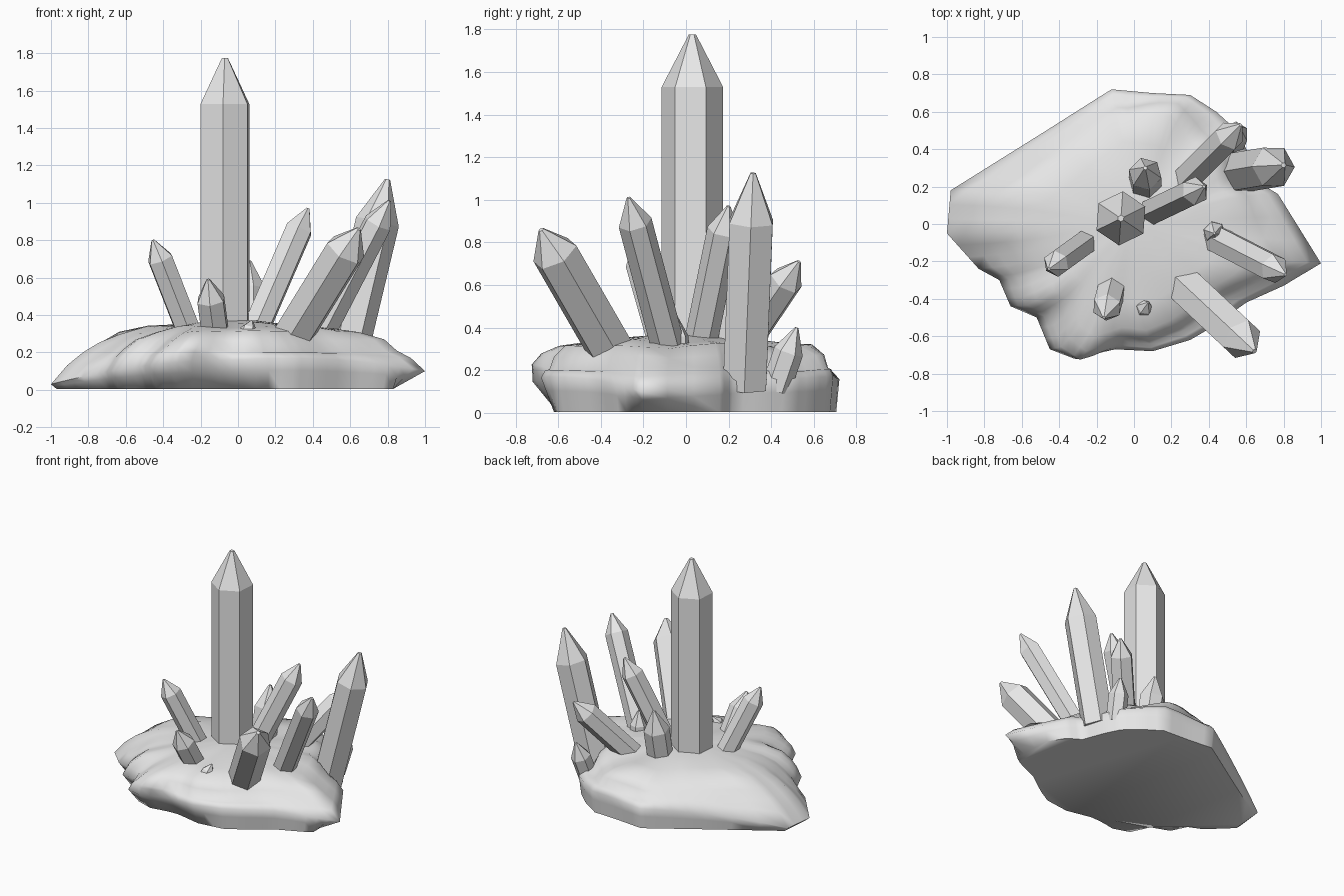
import bpy, bmesh, math
from mathutils import Vector, Matrix, noise

cube = bpy.data.objects.get("Cube")
if cube:
    bpy.data.objects.remove(cube)

grey = bpy.data.materials.new("stone_grey")
grey.use_nodes = True
COLOUR = (0.8, 0.8, 0.8, 1)
grey.diffuse_color = COLOUR
grey.node_tree.nodes["Principled BSDF"].inputs["Base Color"].default_value = COLOUR


def finish(bm, name):
    bmesh.ops.recalc_face_normals(bm, faces=bm.faces)
    mesh = bpy.data.meshes.new(name)
    bm.to_mesh(mesh)
    bm.free()
    mesh.materials.append(grey)
    obj = bpy.data.objects.new(name, mesh)
    bpy.context.collection.objects.link(obj)
    return obj


def loft(bm, rings):
    """Skin a stack of equal closed rings and cap both ends."""
    loops = [[bm.verts.new(p) for p in ring] for ring in rings]
    n = len(loops[0])
    for low, high in zip(loops, loops[1:]):
        for i in range(n):
            j = (i + 1) % n
            bm.faces.new((low[i], low[j], high[j], high[i]))
    bm.faces.new(loops[0][::-1])
    bm.faces.new(loops[-1])


def crystal(name, base, tip, radius, roll, point):
    """Six-sided shaft with a blunt point, one edge facing upward before roll."""
    base, tip = Vector(base), Vector(tip)
    axis = (tip - base).normalized()
    ref = Vector((0, 0, 1)) if axis.z < 0.999 else Vector((0, 1, 0))
    u = (ref - axis * ref.dot(axis)).normalized()
    u = Matrix.Rotation(math.radians(roll), 3, axis) @ u
    v = axis.cross(u)

    def ring(centre, r):
        return [centre + (u * math.cos(a) + v * math.sin(a)) * r
                for a in (math.tau * k / 6 for k in range(6))]

    bm = bmesh.new()
    loft(bm, [ring(base, radius),
              ring(tip - axis * radius * point, radius),
              ring(tip, radius * 0.12)])
    finish(bm, name)


# Crystals: name, base, tip, radius, roll, point length in radii
for spec in [
    ("main_crystal", (-0.07, 0.03, 0.2), (-0.07, 0.03, 1.775), 0.145, -4, 1.7),
    ("left_crystal", (-0.22, -0.07, 0.2), (-0.455, -0.24, 0.8), 0.073, 0, 1.5),
    ("front_crystal", (-0.11, -0.31, 0.22), (-0.16, -0.5, 0.59), 0.08, 10, 1.5),
    ("front_chip", (0.04, -0.47, 0.27), (0.075, -0.42, 0.37), 0.045, 0, 1.2),
    ("inner_crystal", (0.06, 0.05, 0.24), (0.375, 0.2, 0.97), 0.078, 0, 1.6),
    ("right_back_crystal", (0.56, 0.275, 0.12), (0.8, 0.315, 1.125), 0.117, -10, 2),
    ("right_crystal", (0.4, -0.06, 0.22), (0.81, -0.27, 1.01), 0.08, 5, 1.7),
    ("right_front_crystal", (0.25, -0.31, 0.22), (0.645, -0.68, 0.86), 0.113, 0, 1.3),
    ("back_crystal", (0.24, 0.2, 0.22), (0.57, 0.53, 0.71), 0.083, 0, 1.5),
    ("low_back_crystal", (0.52, 0.42, 0.11), (0.56, 0.52, 0.4), 0.07, 20, 1.7),
    ("short_back_crystal", (0.06, 0.2, 0.22), (0.06, 0.3, 0.69), 0.09, 15, 1.7),
    ("short_right_crystal", (0.43, -0.04, 0.22), (0.43, -0.05, 0.46), 0.06, 15, 1.7),
]:
    crystal(*spec)

# Rock base: footprint lofted upward into a lumpy mound
footprint = [(-1, -.05), (-.98, .18), (-.5, .48), (-.2, .67), (-.12, .72),
             (.1, .7), (.3, .69), (.44, .6), (.55, .5), (.61, .38),
             (.67, .22), (.77, .16), (1, -.21), (.8, -.33), (.6, -.42),
             (.42, -.55), (.3, -.62), (.1, -.68), (-.1, -.67), (-.32, -.72),
             (-.45, -.67), (-.52, -.5), (-.66, -.44), (-.72, -.3), (-.83, -.24)]
edge = []
for k, p in enumerate(footprint):
    a, b = Vector(p), Vector(footprint[(k + 1) % len(footprint)])
    edge += [a, a.lerp(b, 0.33), a.lerp(b, 0.67)]


def rock_ring(sx, sy, z, bump):
    """One level of the mound; z None follows the sloping widest rim."""
    pts = []
    for p in edge:
        rim = 0.03 + 0.13 * (1 - p.x ** 2) + 0.07 * max(p.x, 0)
        q = Vector((p.x * sx, p.y * sy, rim if z is None else z))
        lump = bump * noise.noise(q * 3.5 + Vector((3, 1, 7)))
        pts.append(Vector((q.x * (1 + lump), q.y * (1 + lump), q.z + 0.35 * lump)))
    return pts


def foot_point(p):
    """Underside edge: nearly full at the back, tucked in at the front left."""
    depth = 0.98 if p.y > 0 else 0.96 - 0.12 * min(1, max(0, 0.3 - p.x) * 2)
    return Vector((min(p.x * 0.97, 0.83), p.y * depth, 0.005))


foot = [foot_point(p) for p in edge]
rim_ring = rock_ring(1, 1, None, 0)
shoulder = rock_ring(0.85, 0.96, 0.21, 0.08)
bm = bmesh.new()
loft(bm, [foot,
          [f.lerp(r, 0.6) for f, r in zip(foot, rim_ring)],
          rim_ring,
          [r.lerp(s, 0.5) + Vector((0, 0, 0.015)) for r, s in zip(rim_ring, shoulder)],
          shoulder,
          rock_ring(0.77, 0.91, 0.265, 0.1),
          rock_ring(0.65, 0.82, 0.31, 0.1),
          rock_ring(0.48, 0.62, 0.335, 0.1),
          rock_ring(0.3, 0.35, 0.35, 0.08),
          rock_ring(0.1, 0.1, 0.37, 0)])
rock = finish(bm, "rock_base")
bpy.ops.object.select_all(action="DESELECT")
rock.select_set(True)
bpy.context.view_layer.objects.active = rock
bpy.ops.object.shade_smooth_by_angle(angle=math.radians(75))
